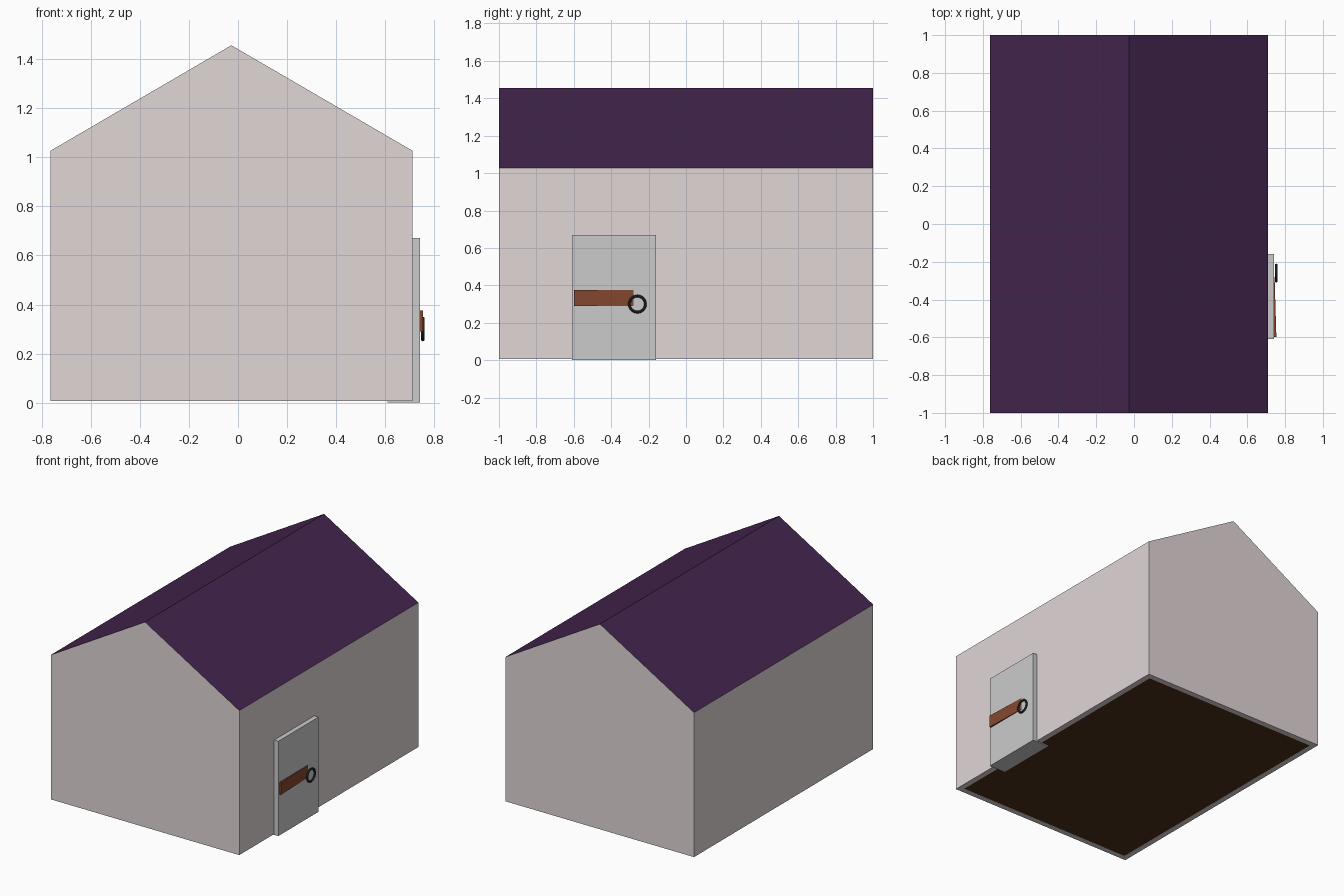
import bpy, bmesh
from math import radians

if "Cube" in bpy.data.objects:
    bpy.data.objects.remove(bpy.data.objects["Cube"])


def material(name, rgb):
    m = bpy.data.materials.new(name)
    m.diffuse_color = (*rgb, 1)
    m.use_nodes = True
    m.node_tree.nodes["Principled BSDF"].inputs["Base Color"].default_value = m.diffuse_color
    return m


def box(name, lo, hi, mat, turn=0):
    size = [b - a for a, b in zip(lo, hi)]
    centre = [(a + b) / 2 for a, b in zip(lo, hi)]
    bpy.ops.mesh.primitive_cube_add(size=1, location=centre, rotation=(0, 0, turn))
    ob = bpy.context.object
    ob.name = name
    ob.scale = size
    ob.data.materials.append(mat)
    return ob


wall_mat = material("pale_wall", (0.75, 0.67, 0.675))
roof_mat = material("purple_roof", (0.055, 0.018, 0.075))
floor_mat = material("brown_floor", (0.075, 0.028, 0.01))
door_mat = material("grey_door", (0.56, 0.57, 0.56))
wood_mat = material("orange_wood", (0.23, 0.065, 0.028))
iron_mat = material("dark_iron", (0.035, 0.035, 0.038))

# house shell: gabled profile extruded along y, open below, roof faces purple
L, R, MID, BASE, EAVE, RIDGE = -0.763, 0.71, -0.027, 0.006, 1.027, 1.456
profile = [(L, BASE), (L, EAVE), (MID, RIDGE), (R, EAVE), (R, BASE)]
bm = bmesh.new()
front = [bm.verts.new((x, -1, z)) for x, z in profile]
back = [bm.verts.new((x, 1, z)) for x, z in profile]
bm.faces.new(front)
bm.faces.new(back)
for i in range(4):
    f = bm.faces.new((front[i], front[i + 1], back[i + 1], back[i]))
    f.material_index = 1 if i in (1, 2) else 0
bmesh.ops.recalc_face_normals(bm, faces=bm.faces)
mesh = bpy.data.meshes.new("house_shell")
bm.to_mesh(mesh)
bm.free()
mesh.materials.append(wall_mat)
mesh.materials.append(roof_mat)
house = bpy.data.objects.new("house_shell", mesh)
bpy.context.collection.objects.link(house)
sol = house.modifiers.new("wall_thickness", 'SOLIDIFY')
sol.thickness = 0.04
sol.offset = -1
sol.use_even_offset = True

# floor slab set between the walls
box("floor", (L + 0.04, -0.96, BASE + 0.001), (R - 0.04, 0.96, BASE + 0.03), floor_mat)

# door passing through the right wall
box("door", (0.61, -0.61, 0), (0.742, -0.16, 0.67), door_mat)

# wooden latch bar, slightly turned so one end sinks into the door
box("latch_bar", (0.729, -0.598, 0.29), (0.749, -0.28, 0.376), wood_mat, turn=0.03)

# iron ring handle
bpy.ops.mesh.primitive_torus_add(location=(0.753, -0.26, 0.3), rotation=(0, radians(90), 0),
                                 major_radius=0.043, minor_radius=0.007,
                                 major_segments=32, minor_segments=10)
ring = bpy.context.object
ring.name = "ring_handle"
ring.data.materials.append(iron_mat)
bpy.ops.object.shade_smooth_by_angle()
